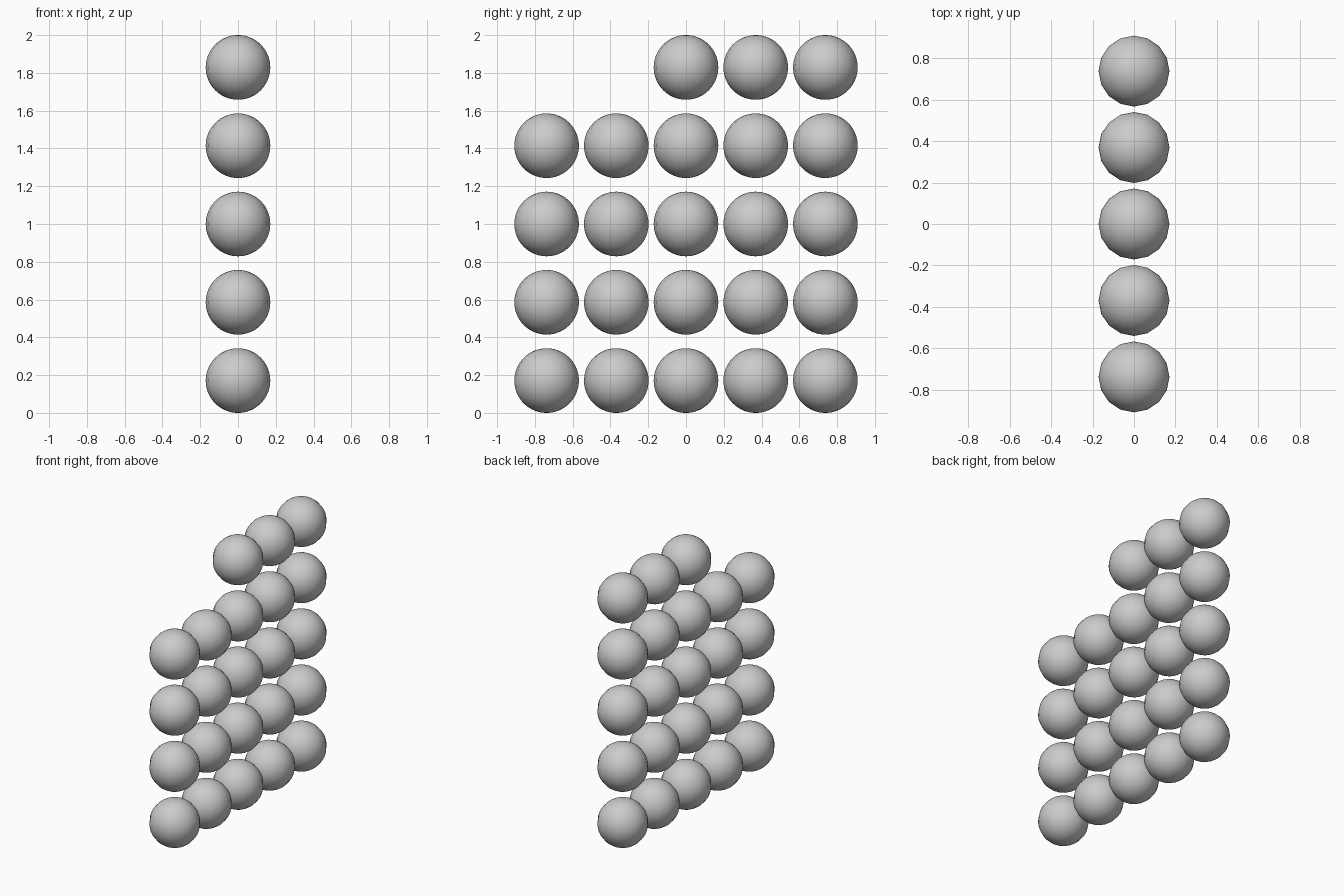
import bpy

if "Cube" in bpy.data.objects:
    bpy.data.objects.remove(bpy.data.objects["Cube"])

RADIUS = 0.171
COL_PITCH = 0.369
ROW_PITCH = (2.0 - 2 * RADIUS) / 4

# One smooth ball, shared by the whole grid
bpy.ops.mesh.primitive_uv_sphere_add(segments=16, ring_count=32, radius=RADIUS)
first = bpy.context.object
bpy.ops.object.shade_smooth()
ball_mesh = first.data
ball_mesh.name = "ball"
bpy.data.objects.remove(first)

# Upright wall of balls; the top row lacks the two front ones
for row in range(5):
    for col in range(5):
        if row == 4 and col < 2:
            continue
        ball = bpy.data.objects.new(f"ball_row{row + 1}_column{col + 1}", ball_mesh)
        ball.location = (0, (col - 2) * COL_PITCH, RADIUS + row * ROW_PITCH)
        bpy.context.collection.objects.link(ball)
